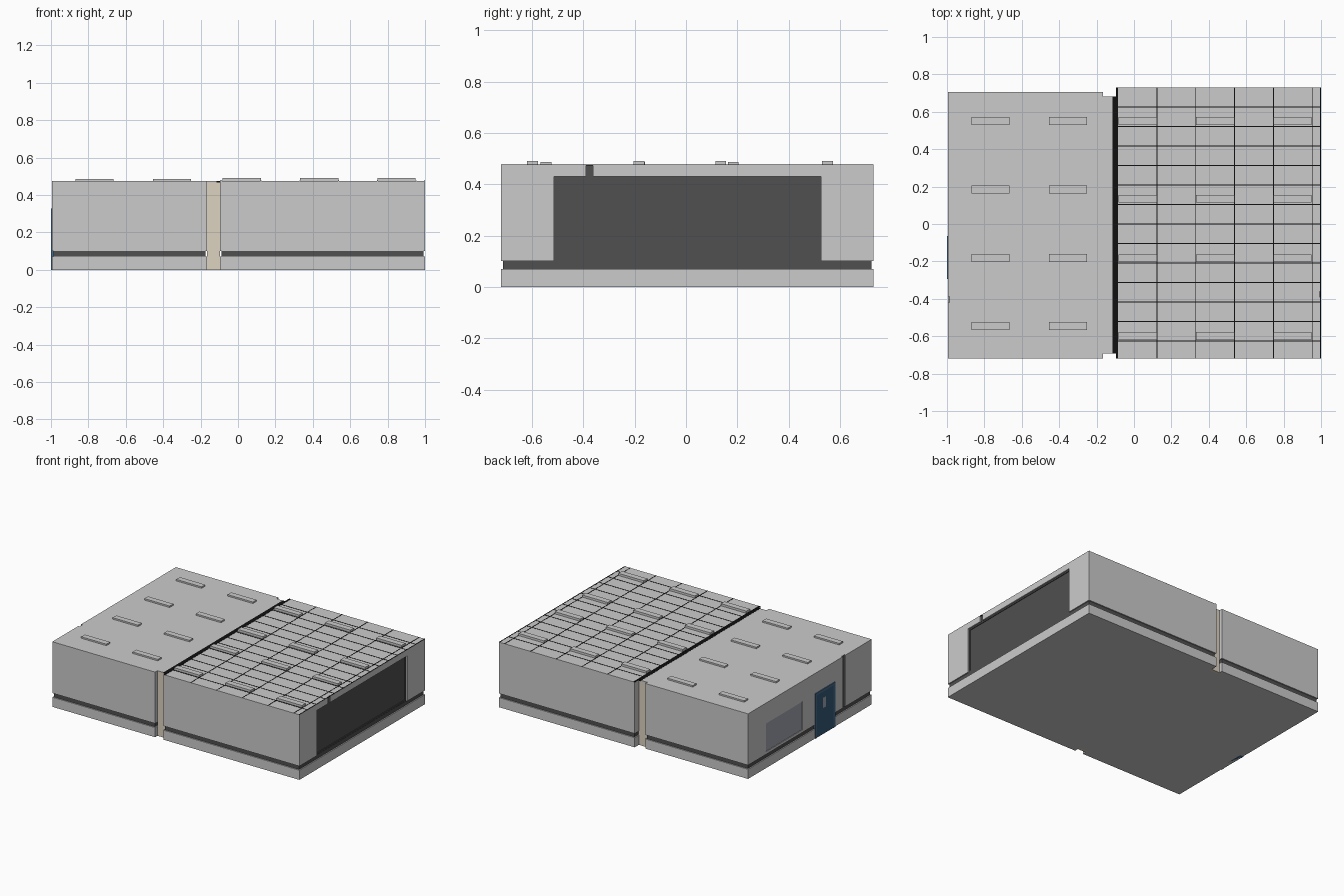
import bpy
import bmesh


def material(name, r, g, b):
    m = bpy.data.materials.new(name)
    m.diffuse_color = (r, g, b, 1)
    return m


DARK = material("dark_grey", 0.08, 0.08, 0.08)
BLACK = material("black", 0.005, 0.005, 0.005)
CREAM = material("cream", 0.72, 0.65, 0.53)
BLUE = material("blue", 0.035, 0.10, 0.19)
BLUE_TRIM = material("blue_trim", 0.06, 0.15, 0.27)
GLASS = material("glass", 0.36, 0.38, 0.45)


def boxes(name, bounds, mat=None):
    """One object made of boxes, each given as (x0, x1, y0, y1, z0, z1)."""
    bm = bmesh.new()
    for x0, x1, y0, y1, z0, z1 in bounds:
        vs = bmesh.ops.create_cube(bm, size=1)["verts"]
        for v in vs:
            v.co = (x1 if v.co.x > 0 else x0,
                    y1 if v.co.y > 0 else y0,
                    z1 if v.co.z > 0 else z0)
    me = bpy.data.meshes.new(name)
    bm.to_mesh(me)
    bm.free()
    if mat:
        me.materials.append(mat)
    ob = bpy.data.objects.new(name, me)
    bpy.context.collection.objects.link(ob)
    return ob


def cut(target, name, bounds):
    cutter = boxes(name, [bounds])
    cutter.hide_render = True
    cutter.hide_viewport = True
    mod = target.modifiers.new(name, "BOOLEAN")
    mod.operation = "DIFFERENCE"
    mod.solver = "EXACT"
    mod.object = cutter


ROOF = 0.475
G0, G1 = 0.07, 0.10      # horizontal groove heights
IN = 0.008               # groove depth


def block(side, x0, x1, y0, y1):
    """Plinth, dark inset groove and upper wall of one half."""
    base = boxes(side + "_plinth", [(x0, x1, y0, y1, 0, G0)])
    boxes(side + "_groove", [(x0 + IN, x1 - IN, y0 + IN, y1 - IN, G0, G1)], DARK)
    return base, boxes(side + "_walls", [(x0, x1, y0, y1, G1, ROOF)])


left_base, left = block("left", -0.995, -0.165, -0.72, 0.705)
right_base, right = block("right", -0.097, 1.0, -0.72, 0.73)

# Wide dark shutter set into the right wall, with thin frame
cut(right, "shutter_cutter", (0.98, 1.1, -0.515, 0.525, 0.05, 0.43))
boxes("shutter", [(0.97, 0.985, -0.515, 0.525, G1, 0.43)], DARK)
boxes("shutter_frame", [
    (0.97, 0.99, -0.515, -0.505, G1, 0.43), (0.97, 0.99, 0.515, 0.525, G1, 0.43),
    (0.97, 0.99, -0.505, 0.515, 0.42, 0.43), (0.97, 0.99, -0.505, 0.515, G1, 0.11)], DARK)

# Vertical joints in the end walls
cut(right, "right_joint_cutter", (0.99, 1.1, -0.39, -0.362, 0.40, 0.6))
boxes("right_joint", [(0.975, 0.991, -0.39, -0.362, 0.43, ROOF - 0.001)], DARK)
cut(left, "left_joint_cutter", (-1.1, -0.985, -0.42, -0.388, 0.05, 0.6))
boxes("left_joint", [(-0.986, -0.97, -0.42, -0.388, G1, ROOF - 0.001)], DARK)

# Window in the left wall
cut(left, "window_cutter", (-1.1, -0.989, 0.08, 0.50, 0.12, 0.325))
boxes("window", [(-0.991, -0.97, 0.08, 0.50, 0.12, 0.325)], GLASS)

# Door with frame, small pane and handle
boxes("door", [(-0.998, -0.97, -0.275, -0.085, 0, 0.31)], BLUE)
boxes("door_frame", [
    (-1.0, -0.97, -0.295, -0.275, 0, 0.328), (-1.0, -0.97, -0.085, -0.065, 0, 0.328),
    (-1.0, -0.97, -0.275, -0.085, 0.31, 0.328)], BLUE_TRIM)
boxes("door_pane", [(-0.9992, -0.98, -0.185, -0.155, 0.19, 0.265)], GLASS)

# Recessed link between the two halves
boxes("link_core", [(-0.166, -0.096, -0.67, 0.66, 0, 0.474)])
boxes("link_columns", [(-0.166, -0.096, -0.692, -0.67, 0, 0.468),
                       (-0.166, -0.096, 0.66, 0.682, 0, 0.468)], CREAM)
boxes("link_roof", [(-0.166, -0.116, -0.692, 0.682, 0.465, ROOF)])
boxes("roof_joint", [(-0.116, -0.097, -0.692, 0.682, 0.466, 0.476),
                     (-0.097, -0.085, -0.72, 0.73, 0.472, 0.4765)], BLACK)

# Thin dark seams dividing the right roof into panels
seams = [(-0.085, 0.998, 0.1042 * i - 0.003, 0.1042 * i + 0.003, 0.472, 0.4762)
         for i in range(-6, 7)]
seams += [(x - 0.0025, x + 0.0025, -0.72, 0.73, 0.472, 0.4764)
          for x in (0.122, 0.33, 0.537, 0.745, 0.953, 0.9965)]
boxes("roof_seams", seams, BLACK)

# Low roof vents in regular rows
boxes("left_roof_vents", [
    (x - 0.102, x + 0.102, y - 0.021, y + 0.021, 0.47, 0.486)
    for x in (-0.768, -0.353) for y in (-0.545, -0.181, 0.184, 0.551)])
boxes("right_roof_vents", [
    (x - 0.102, x + 0.102, y - 0.021, y + 0.021, 0.47, 0.491)
    for x in (0.02, 0.434, 0.848) for y in (-0.598, -0.183, 0.135, 0.551)])
